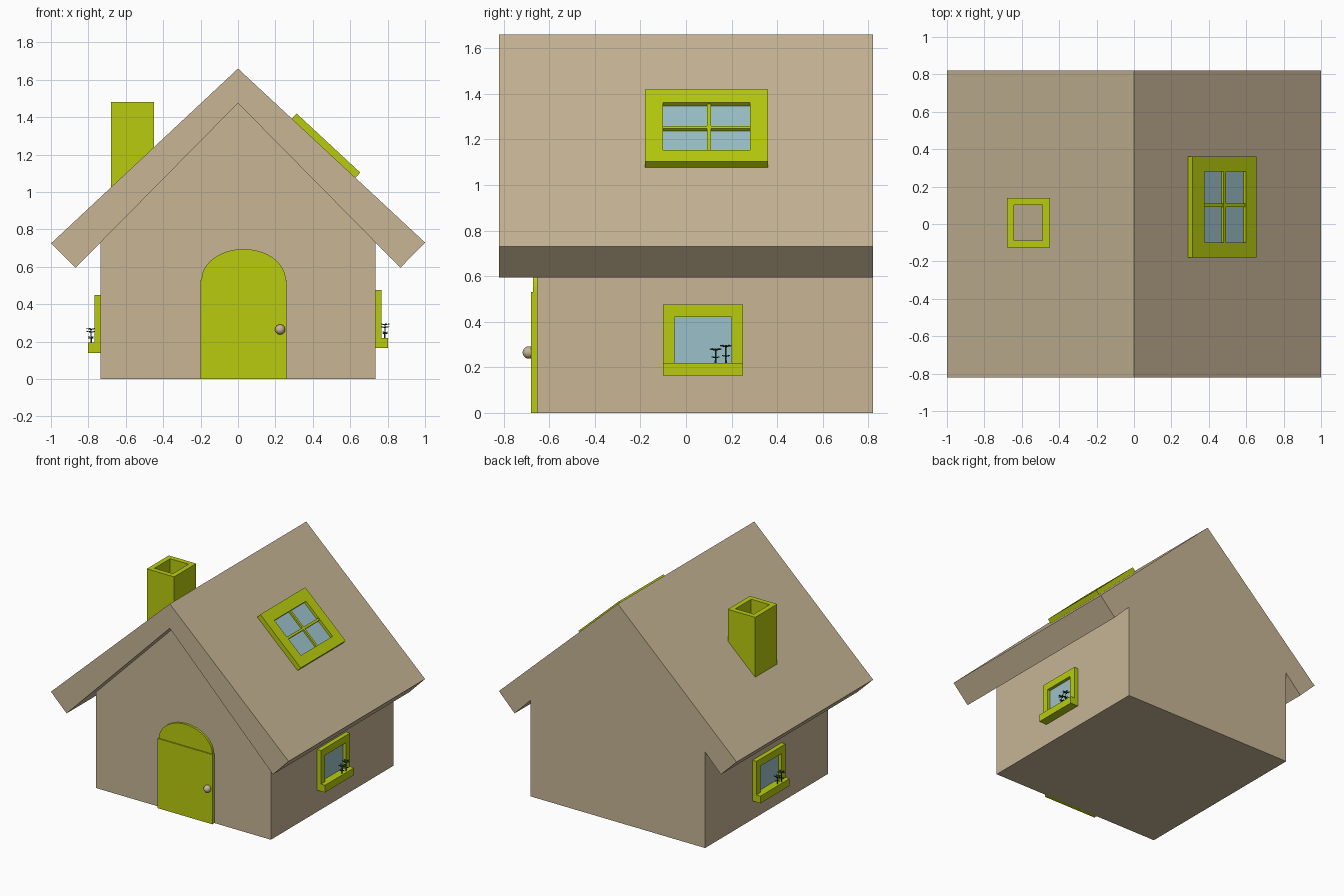
import bpy, bmesh, math
from mathutils import Matrix, Vector

if "Cube" in bpy.data.objects:
    bpy.data.objects.remove(bpy.data.objects["Cube"])


def material(name, rgb):
    m = bpy.data.materials.new(name)
    m.diffuse_color = (*rgb, 1)
    m.use_nodes = True
    m.node_tree.nodes["Principled BSDF"].inputs["Base Color"].default_value = m.diffuse_color
    return m


TAN = material("tan", (0.57, 0.46, 0.30))
LIME = material("lime", (0.48, 0.60, 0.004))
GLASS = material("glass", (0.33, 0.53, 0.58))
GREEN = material("dark_green", (0.02, 0.07, 0.04))


def finish(name, bm, mat, matrix=Matrix()):
    bmesh.ops.recalc_face_normals(bm, faces=bm.faces)
    me = bpy.data.meshes.new(name)
    bm.to_mesh(me)
    bm.free()
    me.materials.append(mat)
    ob = bpy.data.objects.new(name, me)
    ob.matrix_world = matrix
    bpy.context.collection.objects.link(ob)
    return ob


def prism(name, profile, y0, y1, mat):
    """Extrude an x-z outline along y."""
    bm = bmesh.new()
    face = bm.faces.new([bm.verts.new((x, y0, z)) for x, z in profile])
    ext = bmesh.ops.extrude_face_region(bm, geom=[face])["geom"]
    moved = [v for v in ext if isinstance(v, bmesh.types.BMVert)]
    bmesh.ops.translate(bm, verts=moved, vec=(0, y1 - y0, 0))
    # keep the starting cap
    if not face.is_valid:
        bmesh.ops.holes_fill(bm, edges=bm.edges)
    return finish(name, bm, mat)


def boxes(name, spans, mat, matrix=Matrix()):
    """One object from several boxes, each x0, x1, y0, y1, z0, z1."""
    bm = bmesh.new()
    for x0, x1, y0, y1, z0, z1 in spans:
        place = Matrix.Translation(((x0 + x1) / 2, (y0 + y1) / 2, (z0 + z1) / 2))
        size = Matrix.Diagonal((x1 - x0, y1 - y0, z1 - z0, 1))
        bmesh.ops.create_cube(bm, size=1, matrix=place @ size)
    return finish(name, bm, mat, matrix)


# House walls (flush with the roof at the back) and chevron roof
prism("walls", [(-.735, 0), (.735, 0), (.735, .73), (0, 1.475), (-.735, .73)],
      -.655, .82, TAN)
prism("roof", [(0, 1.66), (-1, .725), (-.868, .595), (-.735, .73), (0, 1.475),
               (.735, .73), (.868, .595), (1, .73)], -.82, .82, TAN)

# Door leaf, arched top and knob
boxes("door", [(-.2, .26, -.68, -.65, 0, .53)], LIME)
arch = [(.03 + .225 * math.cos(math.pi * i / 24),
         .53 + .165 * math.sin(math.pi * i / 24)) for i in range(25)]
prism("door_arch", arch, -.672, -.65, LIME)
bm = bmesh.new()
bmesh.ops.create_uvsphere(bm, u_segments=20, v_segments=12, radius=.027)
knob = finish("door_knob", bm, TAN, Matrix.Translation((.225, -.69, .265)))
knob.data.shade_smooth()

# Chimney: hollow square tube whose foot follows the roof slope
bm = bmesh.new()
rings = []
for inset, top in ((0, False), (0, True), (.038, True), (.038, False)):
    x0, x1, y0, y1 = -.68 + inset, -.45 - inset, -.125 + inset, .14 - inset
    rings.append([bm.verts.new((x, y, 1.48 if top else 1.64 + .93 * x))
                  for x, y in ((x0, y0), (x1, y0), (x1, y1), (x0, y1))])
for k in range(4):
    a, b = rings[k], rings[(k + 1) % 4]
    for i in range(4):
        j = (i + 1) % 4
        bm.faces.new((a[i], a[j], b[j], b[i]))
finish("chimney", bm, LIME)


def plants(name, matrix):
    """Two little sill plants: stems with flat, spreading leaves."""
    bm = bmesh.new()
    for y, h in ((.055, .055), (.1, .07)):
        foot = Vector((.05, y, .055))
        bmesh.ops.create_cone(bm, cap_ends=True, segments=6, radius1=.004, radius2=.003,
                              depth=h, matrix=Matrix.Translation(foot + Vector((0, 0, h / 2))))
        for z, n, size in ((h, 5, .026), (h * .4, 3, .018)):
            for k in range(n):
                m = (Matrix.Translation(foot + Vector((0, 0, z)))
                     @ Matrix.Rotation(math.tau * k / n, 4, 'Z')
                     @ Matrix.Rotation(-.2, 4, 'Y')
                     @ Matrix.Translation((size / 2, 0, 0))
                     @ Matrix.Diagonal((size, .009, .004, 1)))
                bmesh.ops.create_cube(bm, size=1, matrix=m)
    finish(name, bm, GREEN, matrix)


# Side windows, built facing +x, the left one turned round
right = Matrix.Translation((.735, .075, .165))
left = Matrix.Translation((-.735, .075, .14)) @ Matrix.Rotation(math.pi, 4, 'Z')
for side, m in (("right", right), ("left", left)):
    boxes(side + "_window_frame", [(0, .033, -.175, -.125, .055, .255),
                                   (0, .033, .125, .175, .055, .255),
                                   (0, .033, -.175, .175, .255, .31),
                                   (0, .067, -.175, .175, 0, .055)], LIME, m)
    boxes(side + "_window_glass", [(-.005, .008, -.125, .125, .055, .255)], GLASS, m)
    plants(side + "_window_plants", m)

# Skylight: local x runs down the roof, local z points out of it
slope = Matrix.Translation((.29, .09, 1.394)) @ Matrix.Rotation(math.radians(42.9), 4, 'Y')
boxes("skylight_frame", [(0, .085, -.27, .27, -.01, .035),
                         (.39, .464, -.27, .27, -.01, .035),
                         (.085, .39, -.27, -.19, -.01, .035),
                         (.085, .39, .19, .27, -.01, .035)], LIME, slope)
boxes("skylight_bars", [(.229, .246, -.19, .19, 0, .03),
                        (.085, .39, .002, .019, 0, .028)], LIME, slope)
boxes("skylight_glass", [(.085, .39, -.19, .19, -.005, .014)], GLASS, slope)
